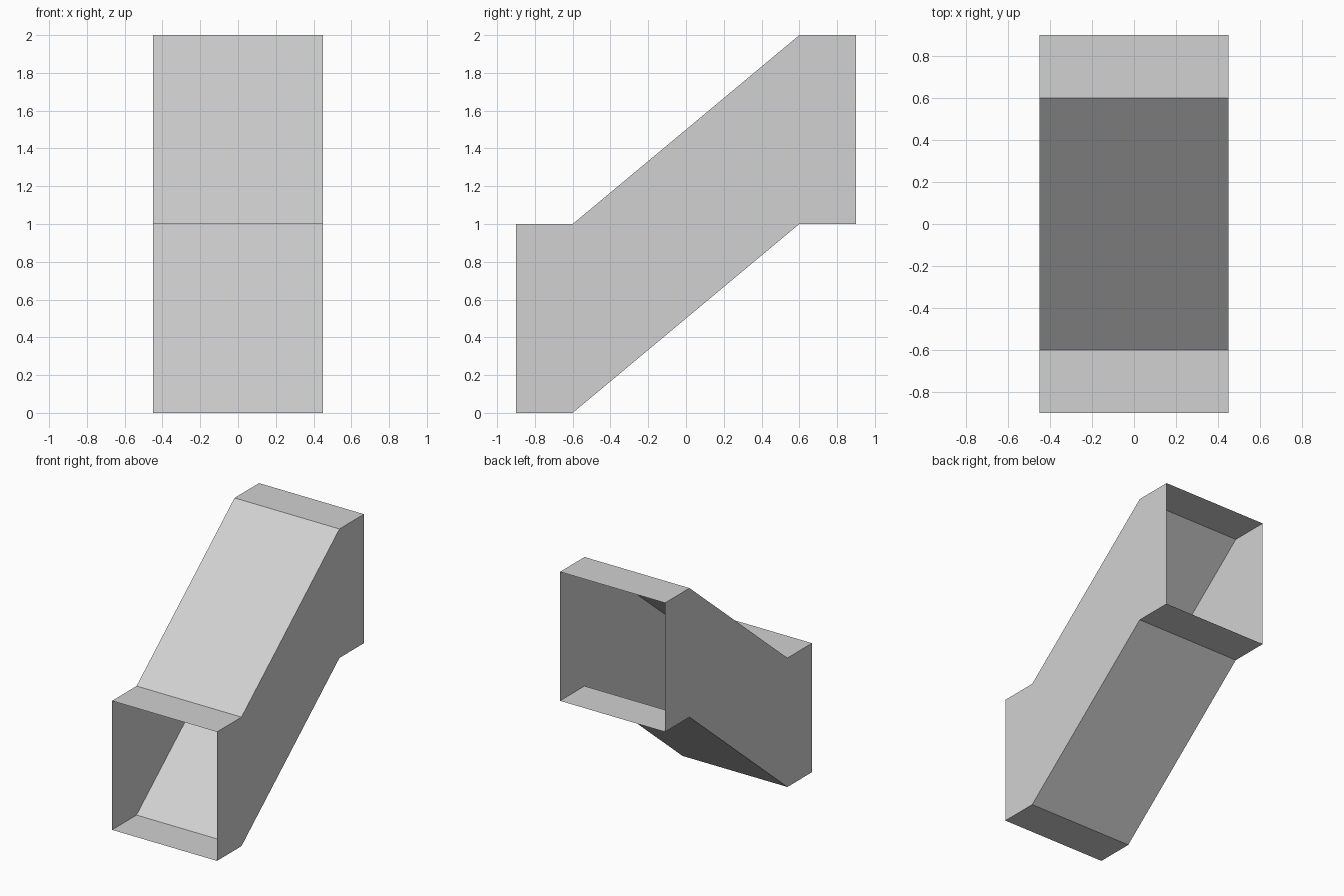
import bpy
import bmesh

cube = bpy.data.objects.get("Cube")
if cube:
    bpy.data.objects.remove(cube, do_unlink=True)

HALF_WIDTH = 0.45
HEIGHT = 1.0
# Centre-line of the duct floor: (y, z)
PATH = [(-0.9, 0), (-0.6, 0), (0.6, 1), (0.9, 1)]

grey = bpy.data.materials.new("duct_grey")
grey.use_nodes = True
colour = (0.64, 0.64, 0.64, 1)
grey.diffuse_color = colour
grey.node_tree.nodes["Principled BSDF"].inputs["Base Color"].default_value = colour

# Open-ended sheet duct: a rectangular section swept along the path
bm = bmesh.new()
rings = []
for y, z in PATH:
    corners = [(-HALF_WIDTH, z), (HALF_WIDTH, z),
               (HALF_WIDTH, z + HEIGHT), (-HALF_WIDTH, z + HEIGHT)]
    rings.append([bm.verts.new((x, y, h)) for x, h in corners])

for a, b in zip(rings, rings[1:]):
    for i in range(4):
        j = (i + 1) % 4
        bm.faces.new((a[i], b[i], b[j], a[j]))

# Walls, roof and floor face outward
for face in bm.faces:
    face.normal_update()
floor = min(bm.faces, key=lambda f: f.calc_center_median().z)
if floor.normal.z > 0:
    bmesh.ops.reverse_faces(bm, faces=bm.faces[:])

mesh = bpy.data.meshes.new("offset_duct")
bm.to_mesh(mesh)
bm.free()
mesh.materials.append(grey)
duct = bpy.data.objects.new("offset_duct", mesh)
bpy.context.collection.objects.link(duct)
